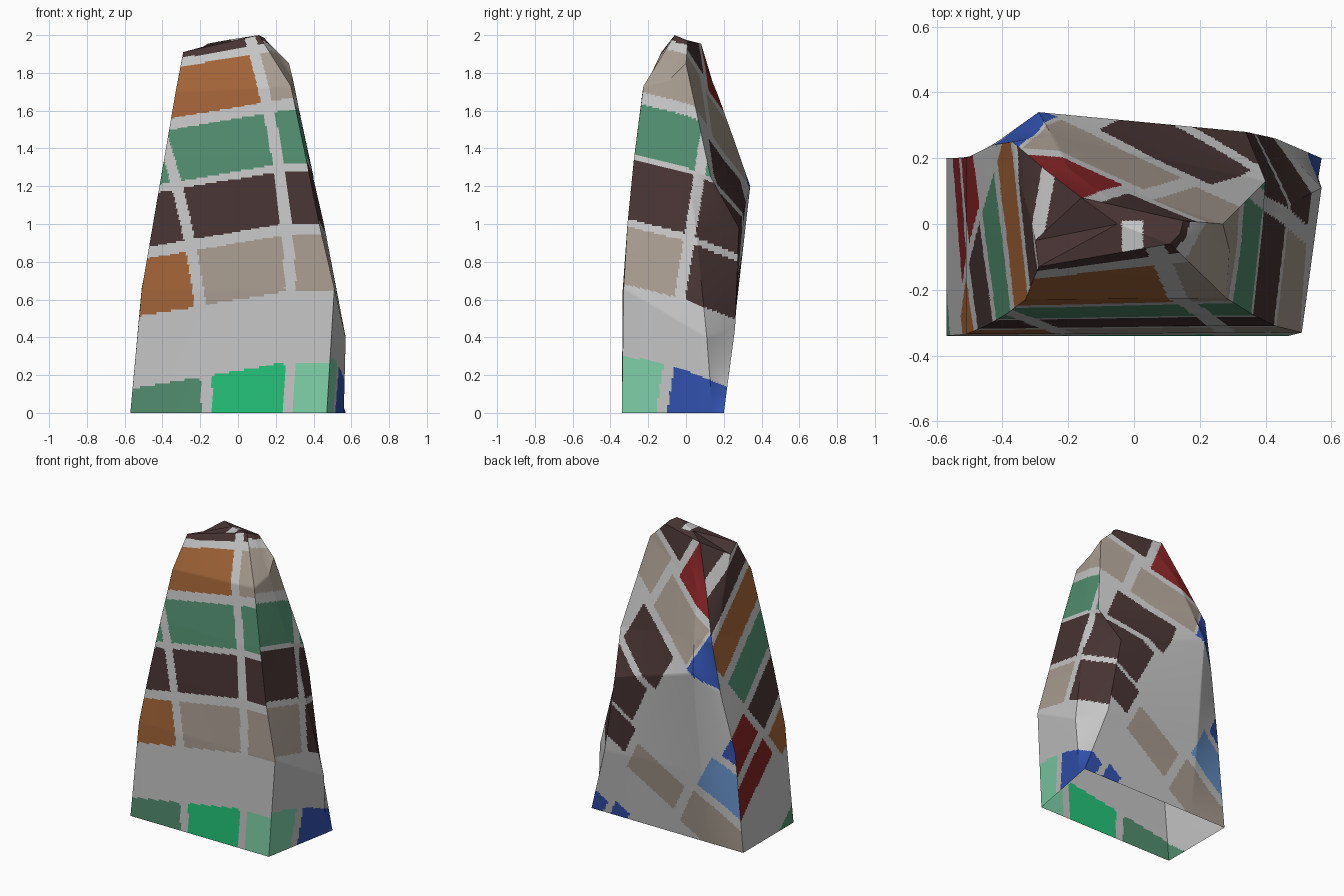
import bpy, bmesh
from mathutils import Vector

if "Cube" in bpy.data.objects:
    bpy.data.objects.remove(bpy.data.objects["Cube"])

# Colours (sRGB 0-255, converted to linear)
COLOURS = {
    "N": ("pale_grey", (198, 198, 198)), "B": ("dark_brown", (72, 52, 52)),
    "O": ("orange_brown", (162, 100, 56)), "T": ("taupe", (168, 156, 144)),
    "G": ("moss_green", (82, 142, 112)), "E": ("bright_green", (36, 196, 122)),
    "M": ("mint", (128, 210, 170)), "U": ("blue", (50, 82, 176)),
    "L": ("light_blue", (106, 150, 206)), "R": ("red", (134, 36, 38)),
}
KEYS = list(COLOURS)


def material(name, rgb):
    m = bpy.data.materials.new(name)
    lin = [((c / 255 + 0.055) / 1.055) ** 2.4 for c in rgb]
    m.diffuse_color = (*lin, 1)
    m.use_nodes = True
    m.node_tree.nodes["Principled BSDF"].inputs["Base Color"].default_value = m.diffuse_color
    return m


# Corner lines of the rock, each from base to top
CORNERS = [
    # front left
    [(-.57, -.34, 0), (-.51, -.335, .65), (-.45, -.31, 1.0), (-.39, -.275, 1.35), (-.33, -.23, 1.7), (-.29, -.13, 1.91)],
    # front right
    [(.47, -.34, 0), (.51, -.33, .66), (.43, -.31, 1.0), (.36, -.275, 1.35), (.28, -.225, 1.73), (.11, -.06, 2.0)],
    # right middle
    [(.56, .14, 0), (.57, .11, .4), (.455, .05, 1.0), (.39, 0, 1.28), (.29, -.08, 1.77), (.14, -.03, 1.985)],
    # back right
    [(.57, .2, 0), (.43, .26, .45), (.34, .28, .98), (.40, .13, 1.25), (.27, 0, 1.85), (.15, .01, 1.97)],
    # back bulge
    [(-.3, .2, 0), (-.3, .26, .5), (-.29, .34, 1.2), (-.25, .27, 1.4), (-.2, .17, 1.68), (-.05, .055, 1.96)],
    # back left
    [(-.57, .2, 0), (-.51, .2, .66), (-.43, .24, 1.05), (-.37, .25, 1.39), (-.27, .165, 1.67), (-.16, .08, 1.955)],
    # left middle
    [(-.57, -.1, 0), (-.51, -.1, .65), (-.44, 0, 1.05), (-.37, .2, 1.39), (-.31, 0, 1.78), (-.30, -.05, 1.86)],
]
TOP = Vector((-.05, 0, 1.975))
SIDES = ["front", "right", "right", "back", "back", "left", "left"]
COLS = [80, 36, 20, 70, 30, 20, 36]      # cells across each side
ROWS = [50, 42, 34, 42, 30, 20]          # cells up each band

# Tile rows: lower edge, upper edge, colour of each column
FRONT = [(-9, .225, "GEM"), (.6, .9, "OTT"), (.96, 1.24, "BBB"),
         (1.28, 1.56, "GGG"), (1.62, 1.885, "OOT"), (1.93, 9, "BBB")]
RIGHT = [(-9, .225, "MU"), (.6, .91, "TB"), (.95, 1.275, "BB"),
         (1.3, 1.575, "GG"), (1.64, 1.9, "TT"), (1.95, 9, "BB")]
LEFT = [(-9, -.15, "GG"), (.25, .52, "ON"), (.37, .58, "NR"), (.6, .88, "BN"), (.66, .92, "NR"),
        (.95, 1.22, "GN"), (1.3, 1.56, "OO"), (1.62, 1.78, "BB"), (1.86, 9, "BB")]
# Back tiles lie on slanted axes: colour, along range, up range
BACK = [("B", .51, .96, .98, 1.3), ("B", .57, .95, .58, .92), ("B", .52, 1, .3, .55),
        ("T", .39, .88, 1.37, 1.68), ("T", .95, 9, 1.4, 1.75), ("R", .3, .82, 1.73, 2.1),
        ("B", .88, 9, 1.8, 9), ("U", -1, .37, 1.36, 1.7), ("T", .02, .46, .21, .46),
        ("T", -.6, -.05, .17, .5), ("L", -.5, -.06, .57, .85), ("U", -.3, -.11, .91, 1.06),
        ("U", .48, 9, -9, -.2), ("U", .3, .43, -9, -.14)]


def pick(rows, t, u, gaps, half=.03):
    """Colour of a tile, or grey in the joints between tiles."""
    if any(abs(u - g) < half for g in gaps):
        return "N"
    col = sum(u > g for g in gaps)
    for lo, hi, names in rows:
        if lo < t < hi and names[col] != "N":
            return names[col]
    return "N"


def colour(side, p):
    x, y, z = p
    if side == "front":
        gaps = (-.165 - .11 * z * z, .26 + .09 * z - .095 * z * z)
        return pick(FRONT, z - .17 * min(x, .25), x, gaps)
    if side == "right":
        return pick(RIGHT, z + .25 * y + .15 * max(y, 0), y, (-.13 + .16 * z,))
    if side == "left":
        return pick(LEFT, z + .8 * y, y, (-.18 + .7 * (z - .57),))
    if side == "back":
        s, t = x + .5 * z, z - .65 * x
        for c, s0, s1, t0, t1 in BACK:
            if s0 < s < s1 and t0 < t < t1:
                return c
        return "N"
    # top: brown with one short joint
    return "N" if abs(x + .005) < .032 and -.1 < y < .01 else "B"


# Rock: loft between the corner lines, finely cut so tiles can be coloured
lines = [[Vector(p) for p in line] + [TOP] for line in CORNERS]
bm = bmesh.new()
grid, bands = [], []
for r, n in enumerate(ROWS):
    for k in range(n + (r == len(ROWS) - 1)):
        ring = [a[r].lerp(a[r + 1], k / n) for a in lines]
        row = []
        for c, m in enumerate(COLS):
            nxt = ring[(c + 1) % len(ring)]
            row += [bm.verts.new(ring[c].lerp(nxt, i / m)) for i in range(m)]
        grid.append(row)
        bands.append(r)

side_of = [s for s, m in zip(SIDES, COLS) for _ in range(m)]
total = len(side_of)
for j in range(len(grid) - 1):
    for i in range(total):
        k = (i + 1) % total
        f = bm.faces.new((grid[j][i], grid[j][k], grid[j + 1][k], grid[j + 1][i]))
        side = "top" if bands[j] == len(ROWS) - 1 else side_of[i]
        f.material_index = KEYS.index(colour(side, f.calc_center_median()))
bmesh.ops.remove_doubles(bm, verts=grid[-1], dist=.0005)

mesh = bpy.data.meshes.new("tiled_rock")
bm.to_mesh(mesh)
bm.free()
for name, rgb in COLOURS.values():
    mesh.materials.append(material(name, rgb))
rock = bpy.data.objects.new("tiled_rock", mesh)
bpy.context.collection.objects.link(rock)
bpy.context.view_layer.objects.active = rock
rock.select_set(True)
bpy.ops.object.shade_smooth_by_angle(angle=.5)
